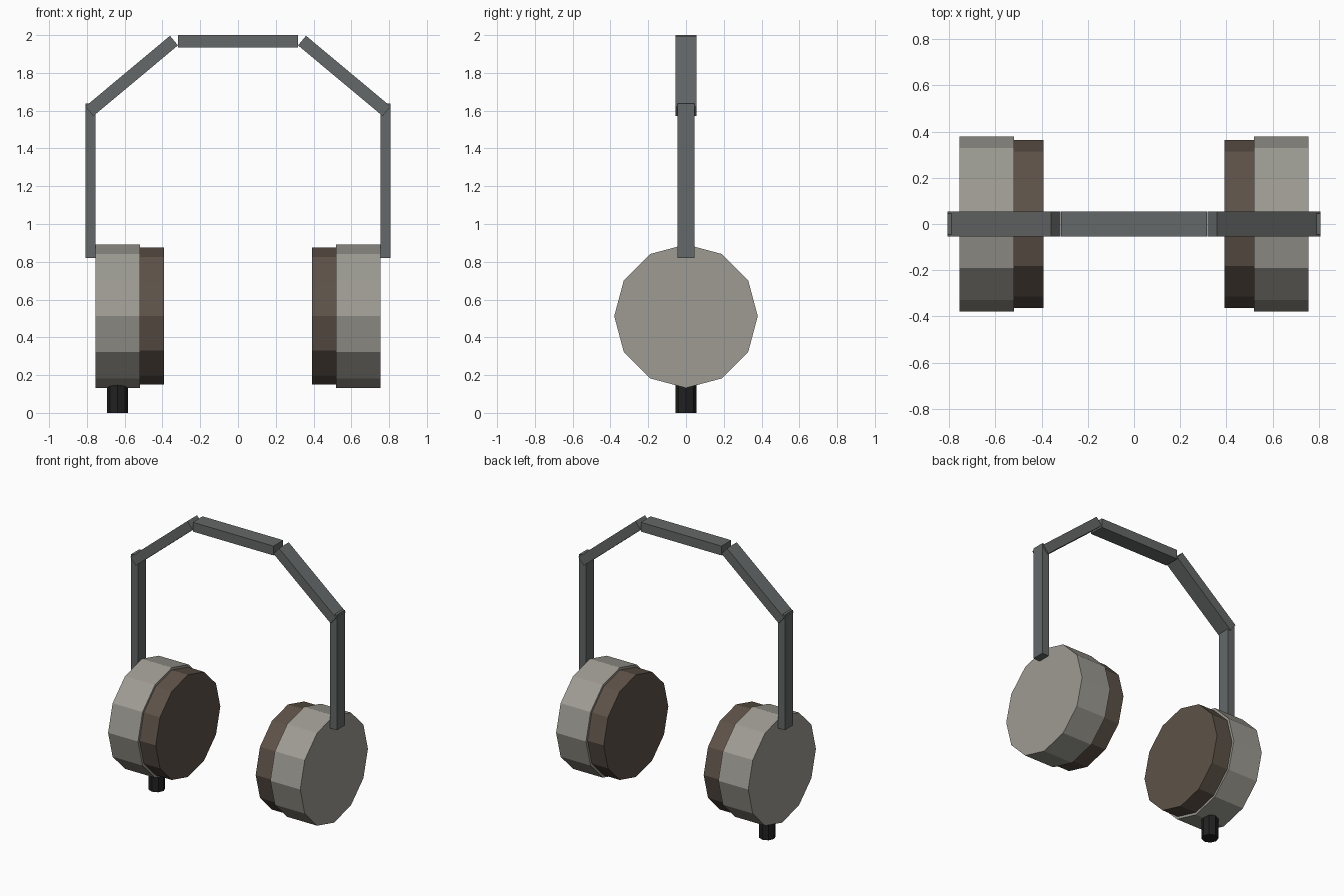
import bpy
from math import pi, atan2, hypot

if "Cube" in bpy.data.objects:
    bpy.data.objects.remove(bpy.data.objects["Cube"])


def material(name, rgb):
    m = bpy.data.materials.new(name)
    m.diffuse_color = (*rgb, 1)
    m.use_nodes = True
    m.node_tree.nodes["Principled BSDF"].inputs["Base Color"].default_value = m.diffuse_color
    return m


cup_mat = material("warm_grey", (0.34, 0.33, 0.29))
pad_mat = material("dark_brown", (0.11, 0.085, 0.065))
band_mat = material("steel_grey", (0.13, 0.14, 0.14))
plug_mat = material("black", (0.015, 0.015, 0.015))


def disc(name, x0, x1, z, r, mat):
    """Twelve-sided cylinder lying along x."""
    bpy.ops.mesh.primitive_cylinder_add(
        vertices=12, radius=r, depth=abs(x1 - x0),
        location=((x0 + x1) / 2, 0, z), rotation=(0, pi / 2, 0))
    o = bpy.context.object
    o.name = name
    o.data.materials.append(mat)


def bar(name, p, q, thick, width):
    """Box running between two (x, z) points."""
    dx, dz = q[0] - p[0], q[1] - p[1]
    bpy.ops.mesh.primitive_cube_add(
        size=1, location=((p[0] + q[0]) / 2, 0, (p[1] + q[1]) / 2),
        rotation=(0, -atan2(dz, dx), 0))
    o = bpy.context.object
    o.name = name
    o.scale = (hypot(dx, dz), width, thick)
    o.data.materials.append(band_mat)


# Ear cups, cushions, arms and sloped band pieces on both sides
for side, s in (("left", -1), ("right", 1)):
    disc(side + "_ear_cup", s * 0.52, s * 0.755, 0.512, 0.38, cup_mat)
    disc(side + "_cushion", s * 0.393, s * 0.525, 0.512, 0.363, pad_mat)
    bar(side + "_arm", (s * 0.781, 0.82), (s * 0.781, 1.638), 0.054, 0.09)
    bar(side + "_band_slope", (s * 0.339, 1.971), (s * 0.787, 1.597), 0.066, 0.11)

# Top of the headband
bar("band_top", (-0.317, 1.967), (0.317, 1.967), 0.066, 0.11)

# Cable plug under the left cup
bpy.ops.mesh.primitive_cylinder_add(vertices=8, radius=0.055, depth=0.15,
                                    location=(-0.638, 0, 0.075))
plug = bpy.context.object
plug.name = "cable_plug"
plug.data.materials.append(plug_mat)
